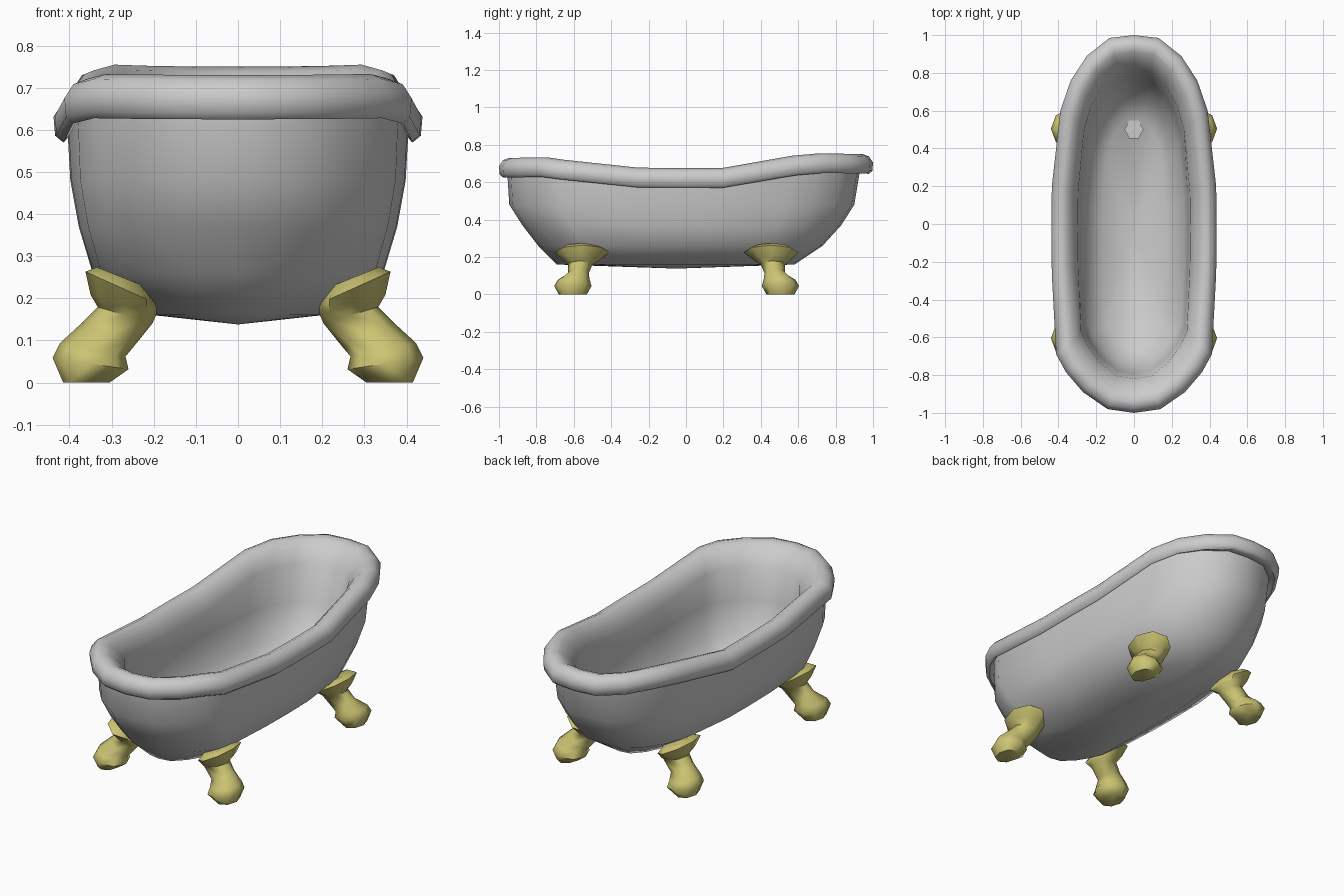
import bpy, bmesh, math

if "Cube" in bpy.data.objects:
    bpy.data.objects.remove(bpy.data.objects["Cube"])

# Half plan of the rim, back to front (x, y)
HALF = [(0, 1.0), (.13, .985), (.25, .89), (.335, .76), (.39, .6), (.435, .2), (.438, -.03),
        (.435, -.27), (.412, -.69), (.36, -.785), (.27, -.89), (.14, -.98), (0, -1.0)]
PLAN = HALF + [(-x, y) for x, y in HALF[-2:0:-1]]
HX = .438
# Height of the rim's top along the tub (y, z)
TOP = [(-1, .73), (-.76, .733), (-.5, .685), (-.25, .677), (.2, .675), (.38, .722), (.75, .755), (1, .75)]


def top_z(y):
    for (a, za), (b, zb) in zip(TOP, TOP[1:]):
        if y <= b:
            return za + (zb - za) * (y - a) / (b - a)
    return TOP[-1][1]


def rim_ring(d, dz, de=None, df=None):
    # ring following the rim, moved inward by d (de at the back, df at the front), dz below the top
    de = d if de is None else de
    df = de if df is None else df
    return [(x * (HX - d) / HX, y * (1 - (de if y > 0 else df)), top_z(y) + dz) for x, y in PLAN]


def level_ring(hx, back, front, z):
    # plan outline squeezed to a level section
    mid, half = (back + front) / 2, (back - front) / 2
    return [(x * hx / HX, mid + y * half, z) for x, y in PLAN]


def loft(name, rings, start=None, end=None, angle=40):
    bm = bmesh.new()
    vs = [[bm.verts.new(p) for p in r] for r in rings]
    n = len(rings[0])
    for a, b in zip(vs, vs[1:]):
        for i in range(n):
            j = (i + 1) % n
            bm.faces.new((a[i], a[j], b[j], b[i]))
    for tip, ring in ((start, vs[0]), (end, vs[-1])):
        if tip:
            c = bm.verts.new(tip)
            for i in range(n):
                bm.faces.new((ring[i], ring[(i + 1) % n], c))
        else:
            bm.faces.new(ring)
    bmesh.ops.recalc_face_normals(bm, faces=bm.faces)
    me = bpy.data.meshes.new(name)
    bm.to_mesh(me)
    bm.free()
    ob = bpy.data.objects.new(name, me)
    bpy.context.collection.objects.link(ob)
    bpy.ops.object.select_all(action='DESELECT')
    ob.select_set(True)
    bpy.context.view_layer.objects.active = ob
    bpy.ops.object.shade_smooth_by_angle(angle=math.radians(angle))
    return ob


# Tub: outer shell, rolled rim and inner basin in one surface
loft("tub", [
    level_ring(.20, .58, -.69, .16),
    level_ring(.345, .73, -.79, .26),
    level_ring(.378, .83, -.875, .37),
    level_ring(.398, .90, -.945, .48),
    rim_ring(.034, -.09, .07, .045),
    rim_ring(.022, -.105),
    rim_ring(.004, -.09),
    rim_ring(0, -.045),
    rim_ring(.022, -.012),
    rim_ring(.055, 0),
    rim_ring(.085, -.012, .09),
    rim_ring(.115, -.045, .13),
    rim_ring(.14, -.10, .18, .18),
    level_ring(.286, .77, -.79, .46),
    level_ring(.265, .68, -.74, .30),
    level_ring(.17, .56, -.64, .205),
], start=(0, -.05, .138), end=(0, -.05, .18), angle=60)

# Drain in the basin floor
hexa = [(math.sin(k * math.pi / 3 + math.pi / 2) * .05, .5 + math.cos(k * math.pi / 3 + math.pi / 2) * .055)
        for k in range(6)]
loft("drain", [[(x, y, .19) for x, y in hexa], [(x, y, .212) for x, y in hexa]], angle=30)

# Feet: eight-sided sections (centre, x radius, y radius, sideways slope)
brass = bpy.data.materials.new("brass")
brass.diffuse_color = (.6, .55, .17, 1)
brass.use_nodes = True
brass.node_tree.nodes["Principled BSDF"].inputs["Base Color"].default_value = brass.diffuse_color
FOOT = [((.275, -.56, .25), .06, .10, .4),
        ((.277, -.555, .225), .085, .145, .45),
        ((.272, -.56, .185), .078, .10, .3),
        ((.268, -.565, .16), .065, .065, .3),
        ((.31, -.575, .112), .06, .055, .5),
        ((.345, -.60, .078), .078, .085, .2),
        ((.35, -.605, .045), .09, .10, .15),
        ((.36, -.605, 0), .055, .075, 0)]
for end_name, sy in (("front", 1), ("back", -1)):
    for side, sx in (("right", 1), ("left", -1)):
        rings = []
        for (cx, cy, cz), rx, ry, slope in FOOT:
            ring = []
            for k in range(8):
                a = math.pi / 4 * k
                dx, dy = rx * math.cos(a), ry * math.sin(a)
                y = cy + dy
                ring.append((sx * (cx + dx), y if sy > 0 else -.1 - y, cz + slope * dx))
            rings.append(ring)
        foot = loft(f"{end_name}_{side}_foot", rings, angle=60)
        foot.data.materials.append(brass)
